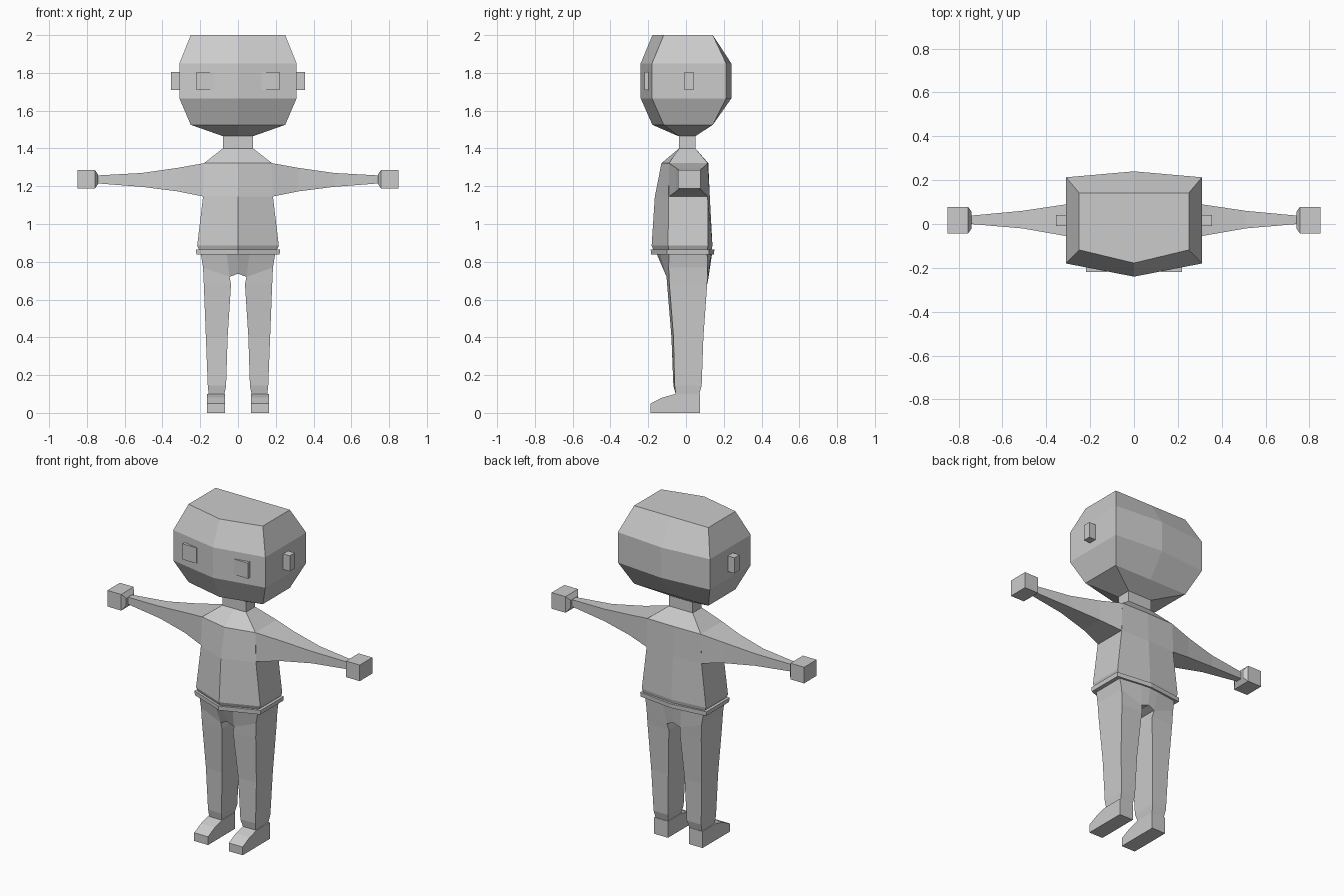
import bpy, bmesh

if "Cube" in bpy.data.objects:
    bpy.data.objects.remove(bpy.data.objects["Cube"])

grey = bpy.data.materials.new("light_grey")
grey.diffuse_color = (0.6, 0.6, 0.6, 1)
grey.use_nodes = True
grey.node_tree.nodes["Principled BSDF"].inputs["Base Color"].default_value = grey.diffuse_color


def build(name, faces, mirror=True):
    """Flat-shaded object from face corner lists, mirrored over x = 0."""
    bm = bmesh.new()
    for side in ((1, -1) if mirror else (1,)):
        for f in faces:
            bm.faces.new([bm.verts.new((side * x, y, z)) for x, y, z in f])
    bmesh.ops.remove_doubles(bm, verts=bm.verts, dist=0.0005)
    bmesh.ops.recalc_face_normals(bm, faces=bm.faces)
    me = bpy.data.meshes.new(name)
    bm.to_mesh(me)
    bm.free()
    me.materials.append(grey)
    ob = bpy.data.objects.new(name, me)
    bpy.context.collection.objects.link(ob)
    return ob


def loft(rings, closed, start=True, end=True):
    """Quads between successive rings, with optional end caps."""
    faces = []
    for a, b in zip(rings, rings[1:]):
        n = len(a)
        for i in range(n if closed else n - 1):
            j = (i + 1) % n
            faces.append([a[i], a[j], b[j], b[i]])
    if start:
        faces.append(rings[0])
    if end:
        faces.append(rings[-1])
    return faces


def half_ring(z, half_w, front_mid, front, back, back_mid):
    return [(0, front_mid, z), (half_w, front, z), (half_w, back, z), (0, back_mid, z)]


def x_ring(x, y0, y1, z0, z1):
    return [(x, y0, z0), (x, y1, z0), (x, y1, z1), (x, y0, z1)]


def box(x0, x1, y0, y1, z0, z1):
    return loft([x_ring(x0, y0, y1, z0, z1), x_ring(x1, y0, y1, z0, z1)], True)


# Head: faceted block with a ridge down the middle of the face
build("head", loft([
    half_ring(1.465, 0.08, -0.04, -0.04, 0.05, 0.05),
    half_ring(1.525, 0.25, -0.178, -0.118, 0.142, 0.142),
    half_ring(1.665, 0.31, -0.24, -0.18, 0.213, 0.24),
    half_ring(1.85, 0.31, -0.24, -0.18, 0.213, 0.24),
    half_ring(2.0, 0.25, -0.178, -0.118, 0.142, 0.142)], False))

# Ears and eye plates
build("ears", box(0.30, 0.355, -0.008, 0.04, 1.71, 1.805))
build("eyes", box(0.125, 0.22, -0.219, -0.19, 1.71, 1.805))

# Neck and torso
build("torso", loft([
    half_ring(1.47, 0.08, -0.037, -0.037, 0.05, 0.05),
    half_ring(1.4, 0.08, -0.037, -0.037, 0.05, 0.05),
    half_ring(1.322, 0.18, -0.13, -0.09, 0.115, 0.118),
    half_ring(1.145, 0.185, -0.165, -0.092, 0.115, 0.126),
    half_ring(0.885, 0.216, -0.182, -0.095, 0.117, 0.14),
    half_ring(0.862, 0.205, -0.172, -0.09, 0.113, 0.135)], False))

# Belt
build("belt", loft([
    half_ring(0.864, 0.223, -0.187, -0.1, 0.122, 0.15),
    half_ring(0.838, 0.22, -0.185, -0.1, 0.122, 0.148)], False))

# Arms taper from the shoulder to the wrist
build("arms", loft([
    x_ring(0.18, -0.09, 0.115, 1.145, 1.322),
    x_ring(0.32, -0.053, 0.088, 1.173, 1.297),
    x_ring(0.51, -0.02, 0.06, 1.197, 1.27),
    x_ring(0.745, 0.0, 0.038, 1.215, 1.257)], True))

# Block hands with a chamfer at the wrist
build("hands", loft([
    x_ring(0.74, -0.02, 0.055, 1.213, 1.26),
    x_ring(0.757, -0.043, 0.078, 1.188, 1.286),
    x_ring(0.85, -0.043, 0.078, 1.188, 1.286)], True))

# Trousers: hips, crotch and both legs as one shell
hip_top = [(0, -0.155, 0.842), (0.06, -0.138, 0.842), (0.197, -0.09, 0.842),
           (0.197, 0.112, 0.842), (0.06, 0.132, 0.842), (0, 0.138, 0.842)]
hip_low = [(0, -0.105, 0.737), (0.045, -0.103, 0.72), (0.185, -0.092, 0.77),
           (0.185, 0.115, 0.77), (0.045, 0.12, 0.72), (0, 0.122, 0.737)]


def leg_ring(z, inner, outer, front_in, front_out, back):
    return [(inner, front_in, z), (outer, front_out, z), (outer, back, z), (inner, back, z)]


trousers = loft([hip_top, hip_low], False, end=False)
trousers.append([hip_low[i] for i in (0, 1, 4, 5)])
trousers += loft([
    hip_low[1:5],
    leg_ring(0.68, 0.037, 0.181, -0.1, -0.088, 0.112),
    leg_ring(0.40, 0.055, 0.17, -0.077, -0.066, 0.092),
    leg_ring(0.145, 0.063, 0.16, -0.067, -0.06, 0.083),
    leg_ring(0.098, 0.072, 0.155, -0.054, -0.054, 0.07)], True, start=False)
build("trousers", trousers)

# Shoes: side profile extruded across the foot
shoe = [(-0.188, 0), (-0.188, 0.05), (-0.122, 0.082), (-0.056, 0.1), (0.073, 0.1), (0.073, 0)]
build("shoes", loft([[(x, y, z) for y, z in shoe] for x in (0.07, 0.163)], True))
